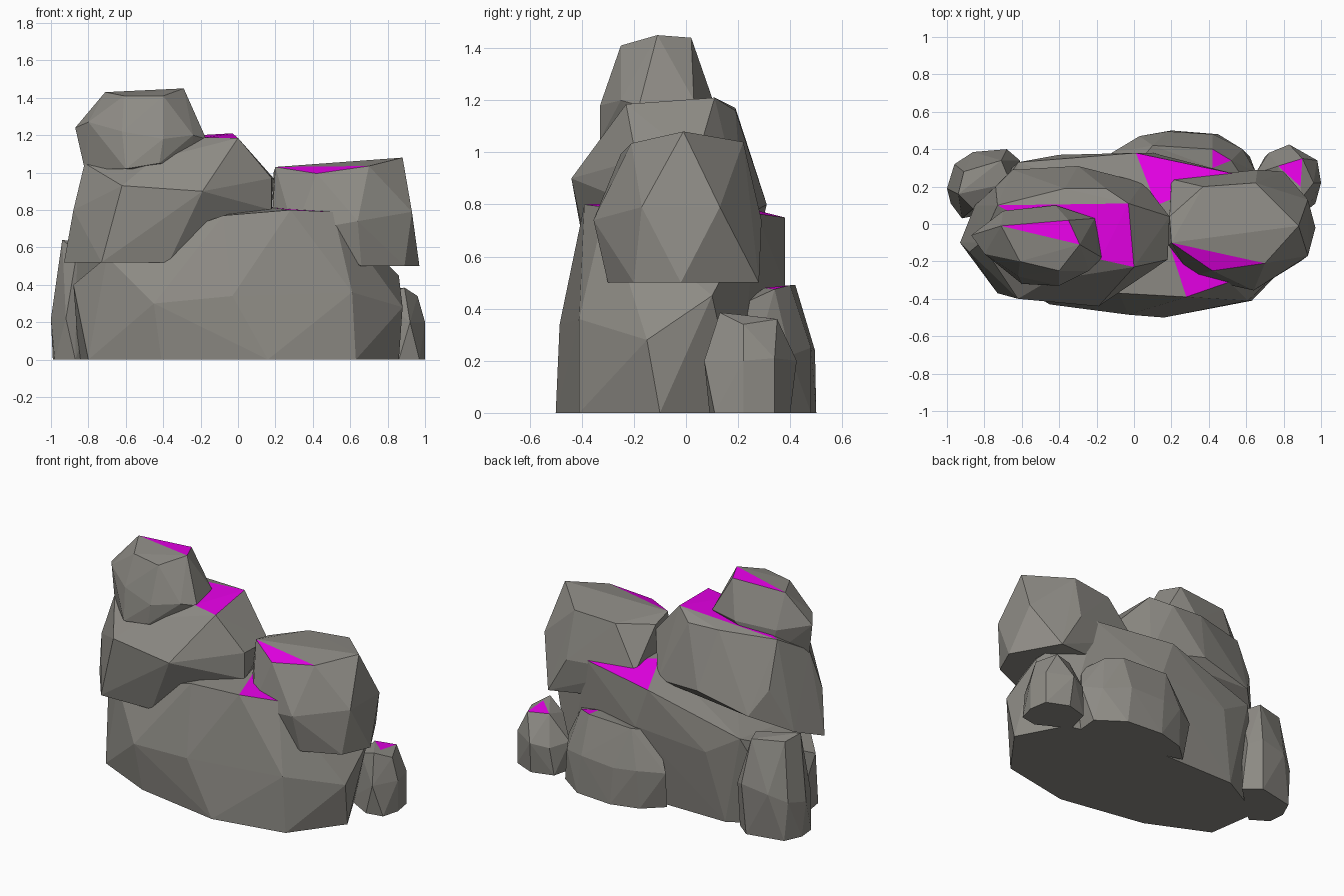
import bpy, bmesh
from mathutils import Vector
from mathutils.bvhtree import BVHTree


def material(name, rgb):
    m = bpy.data.materials.new(name)
    m.diffuse_color = (*rgb, 1)
    return m


STONE = material("warm grey stone", (0.27, 0.26, 0.235))
ACCENT = material("magenta top", (1.0, 0.0, 1.0))


def rock(name, points, accents=()):
    """Faceted boulder: hull of its corners; facets under each accent xy are magenta."""
    bm = bmesh.new()
    for p in points:
        bm.verts.new(p)
    bmesh.ops.convex_hull(bm, input=list(bm.verts))
    bmesh.ops.delete(bm, geom=[v for v in bm.verts if not v.link_faces], context='VERTS')
    bmesh.ops.recalc_face_normals(bm, faces=list(bm.faces))
    bm.faces.ensure_lookup_table()
    tree = BVHTree.FromBMesh(bm)
    for x, y in accents:
        hit = tree.ray_cast(Vector((x, y, 3)), Vector((0, 0, -1)))
        if hit[2] is not None:
            bm.faces[hit[2]].material_index = 1
    me = bpy.data.meshes.new(name)
    bm.to_mesh(me)
    bm.free()
    me.materials.append(STONE)
    me.materials.append(ACCENT)
    ob = bpy.data.objects.new(name, me)
    bpy.context.collection.objects.link(ob)


# Large boulder on the ground
rock("base_boulder", [
    (-.80, -.22, 0), (-.41, -.40, 0), (.16, -.50, 0), (.63, -.41, 0),
    (.86, -.10, 0), (.70, .20, 0), (.30, .31, 0), (-.50, .31, 0), (-.85, .12, 0),
    (-.88, -.08, .40), (-.45, -.43, .30), (-.03, -.485, .34), (.61, -.41, .36),
    (.88, -.15, .28), (.86, .10, .45), (-.40, .37, .45), (.10, .38, .49),
    (-.70, -.24, .55), (-.08, -.37, .77), (.28, -.39, .80), (.51, -.31, .79),
    (.01, .38, .75), (.53, .27, .765), (.12, .10, .82), (-.62, .33, .58),
], [(.33, -.30), (.15, .25)])

# Upper left boulder
rock("upper_left_boulder", [
    (-.93, -.10, .52), (-.73, -.37, .52), (-.37, -.36, .52), (-.10, -.25, .68),
    (.18, -.19, .80), (.19, .04, .97), (.18, -.19, .97), (-.19, -.44, .90),
    (-.62, -.40, .93), (-.88, -.15, .80), (-.82, -.10, 1.05), (-.45, -.30, 1.07),
    (0, -.23, 1.185), (-.03, .11, 1.21), (-.18, -.19, 1.187), (-.73, .10, 1.17),
    (-.37, .19, 1.17), (-.15, .19, 1.16), (-.74, .20, .88), (-.30, .31, .80),
    (-.65, .29, .72), (-.85, .10, .60), (.05, .22, .75),
], [(-.08, -.02), (-.03, -.14), (-.14, .08), (-.68, .095), (-.14, -.13)])

# Head-like rock on top
rock("top_rock", [
    (-.87, -.06, 1.24), (-.82, -.10, 1.02), (-.71, -.01, 1.43), (-.35, .02, 1.44),
    (-.29, -.11, 1.45), (-.40, -.25, 1.41), (-.61, -.20, 1.41), (-.80, -.16, 1.27),
    (-.62, -.28, 1.22), (-.40, -.33, 1.18), (-.24, -.25, 1.20), (-.17, -.18, 1.18),
    (-.21, .03, 1.20), (-.42, .10, 1.21), (-.70, .07, 1.21), (-.60, -.32, 1.02),
    (-.42, -.33, 1.05), (-.25, -.18, 1.02), (-.65, .06, 1.02),
], [(-.45, -.06)])

# Right boulder overhanging the base
rock("right_boulder", [
    (.20, -.10, 1.03), (.19, .04, 1.0), (.37, .20, 1.02), (.65, .22, 1.04),
    (.88, -.01, 1.08), (.70, -.21, 1.035), (.42, -.25, .995), (.18, -.12, .72),
    (.20, .24, .76), (.64, -.355, .74), (.93, -.17, .79), (.93, .13, .79),
    (.66, .29, .74), (.66, -.30, .50), (.97, -.02, .50), (.89, -.20, .50),
    (.80, .28, .50), (.30, -.28, .68), (.30, .20, .55),
], [(.44, -.19)])

# Small rock at the right rear
rock("small_right_rock", [
    (.86, .09, 0), (.97, .11, 0), (1.0, .22, 0), (.98, .34, 0), (.84, .40, 0),
    (.70, .36, 0), (.66, .20, 0), (.92, .07, .20), (1.0, .22, .20), (.98, .34, .21),
    (.83, .425, .20), (.72, .38, .18), (.65, .27, .20), (.77, .31, .365),
    (.90, .35, .36), (.89, .20, .378), (.96, .22, .34), (.89, .13, .385), (.76, .18, .33),
], [(.855, .29)])

# Low rock against the back
rock("back_rock", [
    (-.10, .34, 0), (.02, .45, 0), (.20, .50, 0), (.45, .48, 0), (.62, .36, 0),
    (.60, .15, 0), (-.12, .38, .24), (.03, .47, .25), (.18, .495, .24), (.42, .48, .25),
    (.58, .40, .22), (.65, .28, .26), (.10, .42, .49), (.42, .40, .49),
    (.52, .34, .475), (.42, .30, .48), (0, .30, .46), (.60, .22, .42),
], [(.46, .35)])

# Tall rock at the left rear
rock("left_rear_rock", [
    (-.87, .04, 0), (-.98, .11, 0), (-.99, .22, 0), (-.94, .33, 0), (-.70, .38, 0),
    (-.60, .30, 0), (-.92, .03, .22), (-1.0, .19, .22), (-.96, .32, .25),
    (-.86, .385, .30), (-.68, .40, .33), (-.61, .34, .30), (-.94, .16, .64),
    (-.91, .28, .62), (-.71, .34, .61), (-.66, .22, .60), (-.86, .08, .58),
])
